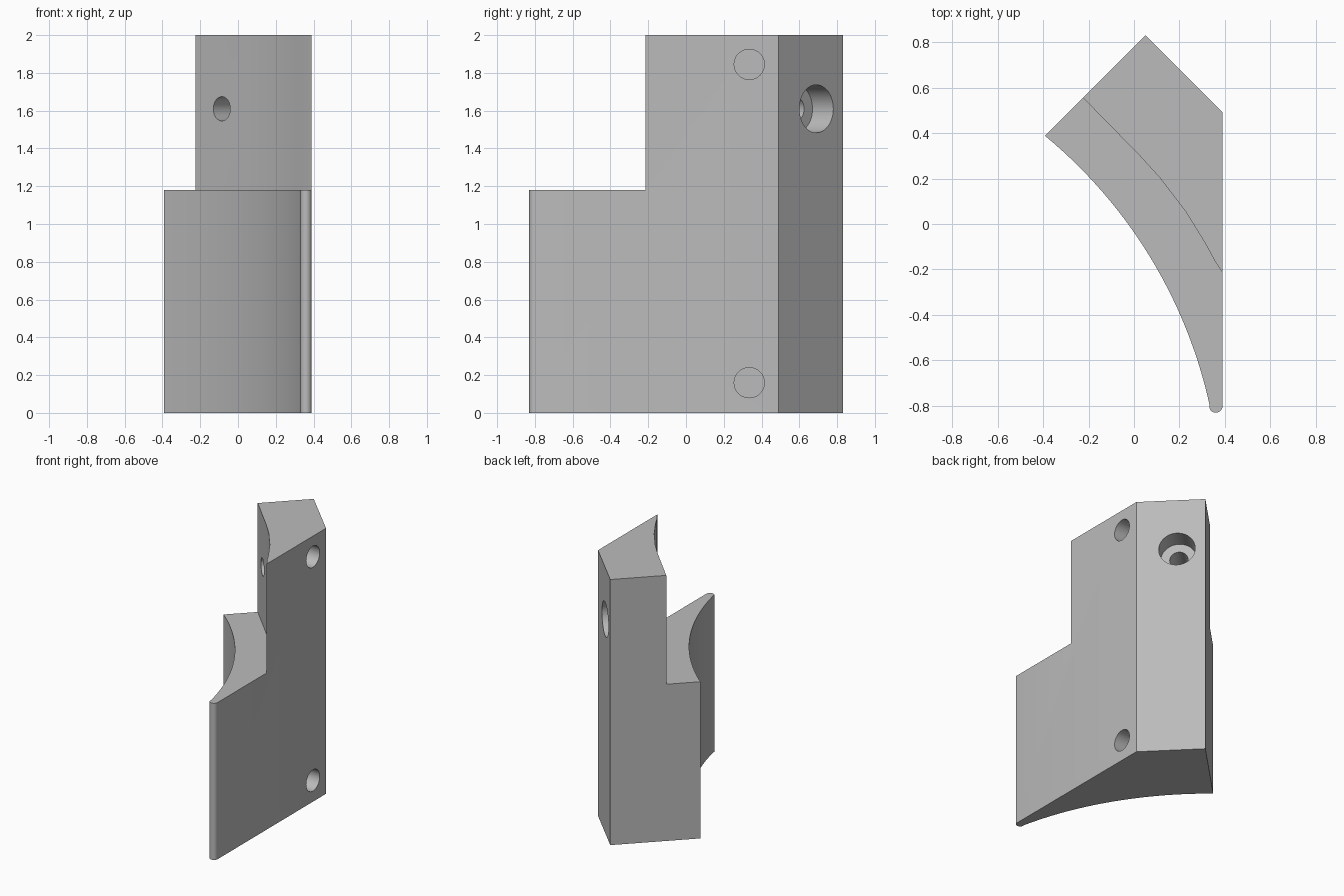
import bpy, bmesh
from math import atan2, cos, sin, pi, radians
from mathutils import Vector

cube = bpy.data.objects.get("Cube")
if cube:
    bpy.data.objects.remove(cube, do_unlink=True)

grey = bpy.data.materials.new("plain_grey")
grey.use_nodes = True
grey.diffuse_color = (0.5, 0.5, 0.5, 1)
grey.node_tree.nodes["Principled BSDF"].inputs["Base Color"].default_value = (0.5, 0.5, 0.5, 1)


def finish(name, bm):
    bmesh.ops.recalc_face_normals(bm, faces=bm.faces)
    mesh = bpy.data.meshes.new(name)
    bm.to_mesh(mesh)
    bm.free()
    mesh.materials.append(grey)
    obj = bpy.data.objects.new(name, mesh)
    bpy.context.collection.objects.link(obj)
    return obj


def prism(name, outline, z0, z1):
    bm = bmesh.new()
    face = bm.faces.new([bm.verts.new((x, y, z0)) for x, y in outline])
    top = bmesh.ops.extrude_face_region(bm, geom=[face])["geom"]
    bmesh.ops.translate(bm, vec=(0, 0, z1 - z0),
                        verts=[v for v in top if isinstance(v, bmesh.types.BMVert)])
    return finish(name, bm)


def drill(name, start, end, radius):
    start, end = Vector(start), Vector(end)
    axis = end - start
    bm = bmesh.new()
    bmesh.ops.create_cone(bm, cap_ends=True, segments=48, radius1=radius,
                          radius2=radius, depth=axis.length)
    obj = finish(name, bm)
    obj.matrix_world = axis.to_track_quat('Z', 'Y').to_matrix().to_4x4()
    obj.location = (start + end) / 2
    return obj


def arc(cx, cy, r, a0, a1, n):
    return [(cx + r * cos(a0 + (a1 - a0) * i / n), cy + r * sin(a0 + (a1 - a0) * i / n))
            for i in range(n + 1)]


# Body outline: pointed back, large concave front and a rounded tip
CX, CY, R = -1.745, -1.253, 2.127
hollow = arc(CX, CY, R, atan2(-0.80 - CY, 0.33 - CX), atan2(0.39 - CY, -0.39 - CX), 28)
tip = arc(0.36, -0.80, 0.03, 0, -pi, 10)
body = prism("bracket_body", [(0.05, 0.83), (0.39, 0.49)] + tip[:-1] + hollow, 0, 2)

# Cutters: upper front notch, two blind side holes, counterbored slanted hole
step = [(-0.225, 0.556), (0.025, 0.301), (0.113, 0.204), (0.227, 0.055),
        (0.311, -0.081), (0.359, -0.169), (0.39, -0.215)]
notch = prism("notch_cutter",
              [(-0.425, 0.756)] + step + [(0.5, -0.37), (0.5, -1), (-0.8, -1), (-0.8, 0.756)],
              1.18, 2.2)
cutters = [notch]
for z in (0.16, 1.845):
    cutters.append(drill("side_hole_cutter", (0.5, 0.335, z), (0.14, 0.335, z), 0.08))
cutters.append(drill("counterbore_cutter", (0.39, 0.89, 1.61), (0.08, 0.58, 1.61), 0.127))
cutters.append(drill("through_hole_cutter", (0.2, 0.7, 1.61), (-0.4, 0.1, 1.61), 0.064))

bpy.ops.object.select_all(action='DESELECT')
body.select_set(True)
bpy.context.view_layer.objects.active = body
for cutter in cutters:
    cutter.hide_render = True
    mod = body.modifiers.new("cut", 'BOOLEAN')
    mod.operation = 'DIFFERENCE'
    mod.solver = 'EXACT'
    mod.object = cutter
    bpy.ops.object.modifier_apply(modifier=mod.name)
    bpy.data.objects.remove(cutter, do_unlink=True)

bpy.ops.object.shade_smooth_by_angle(angle=radians(25))
